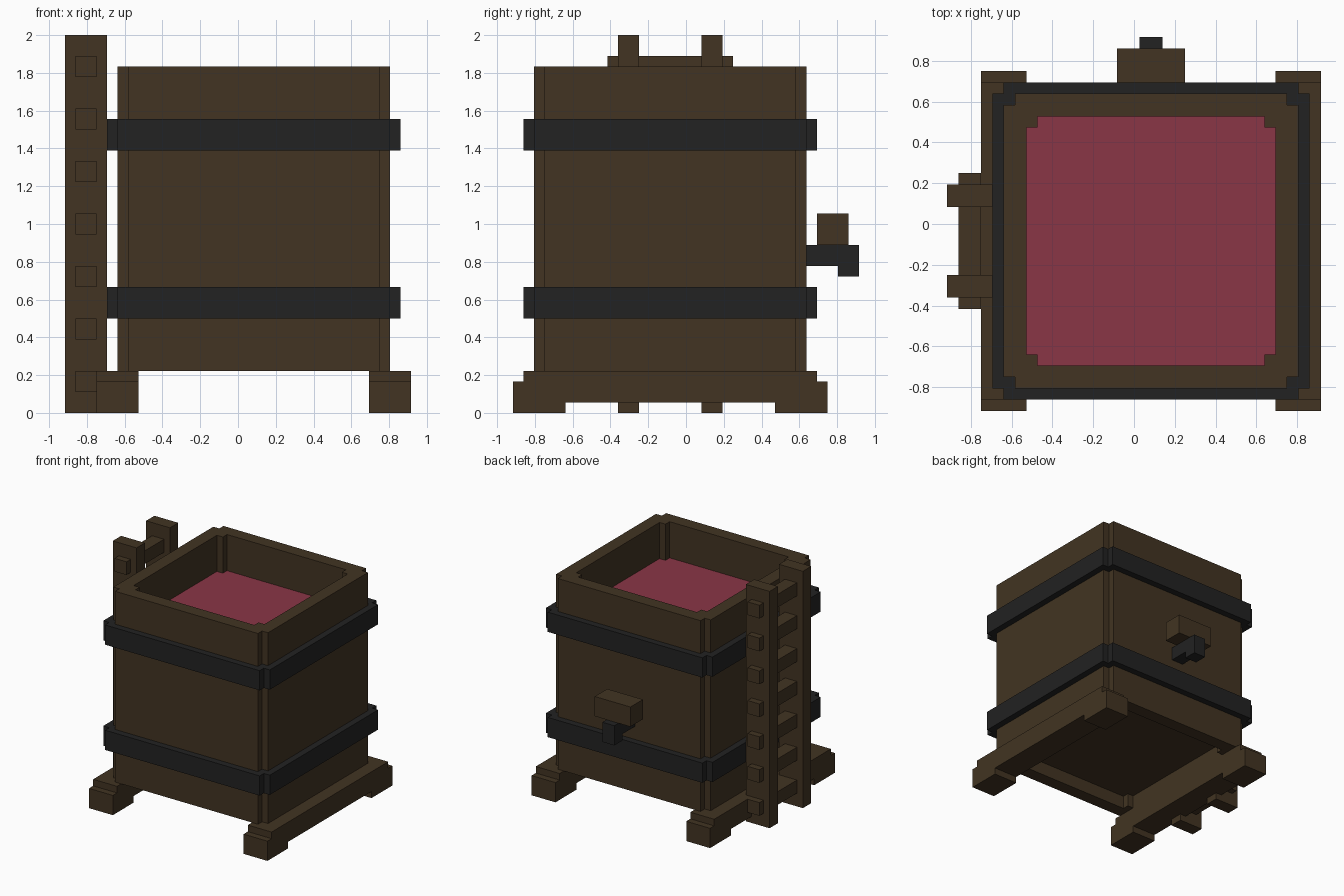
import bpy
import bmesh
from mathutils import Vector

if "Cube" in bpy.data.objects:
    bpy.data.objects.remove(bpy.data.objects["Cube"], do_unlink=True)

U = 2 / 36            # the whole design sits on a 36-step grid
CX, CY = 1.5, -1.5    # centre of the vat in grid steps


def material(name, color):
    m = bpy.data.materials.new(name)
    m.use_nodes = True
    m.diffuse_color = (*color, 1)
    bsdf = m.node_tree.nodes["Principled BSDF"]
    bsdf.inputs["Base Color"].default_value = (*color, 1)
    bsdf.inputs["Roughness"].default_value = 0.9
    return m


wood = material("dark wood", (0.054, 0.034, 0.016))
iron = material("black iron", (0.016, 0.016, 0.016))
juice = material("red juice", (0.254, 0.037, 0.061))


def finish(bm, name, mat):
    bmesh.ops.recalc_face_normals(bm, faces=bm.faces)
    bmesh.ops.scale(bm, vec=(U, U, U), verts=bm.verts)
    mesh = bpy.data.meshes.new(name)
    bm.to_mesh(mesh)
    bm.free()
    mesh.materials.append(mat)
    obj = bpy.data.objects.new(name, mesh)
    bpy.context.collection.objects.link(obj)
    return obj


def prism(name, points, sweep, mat):
    """Extrude a closed outline of 3D points along the sweep vector."""
    bm = bmesh.new()
    face = bm.faces.new([bm.verts.new(p) for p in points])
    top = bmesh.ops.extrude_face_region(bm, geom=[face])["geom"]
    moved = [v for v in top if isinstance(v, bmesh.types.BMVert)]
    bmesh.ops.translate(bm, vec=Vector(sweep), verts=moved)
    return finish(bm, name, mat)


def box(name, x, y, z, mat):
    base = [(x[0], y[0], z[0]), (x[1], y[0], z[0]),
            (x[1], y[1], z[0]), (x[0], y[1], z[0])]
    return prism(name, base, (0, 0, z[1] - z[0]), mat)


def notched_square(half, z):
    """Square outline around the vat centre with a one-step notch per corner."""
    n = half - 1
    pts = []
    for sx, sy in ((1, 1), (-1, 1), (-1, -1), (1, -1)):
        corner = [(half, n), (n, n), (n, half)]
        if sx * sy < 0:
            corner.reverse()
        pts += [(CX + sx * a, CY + sy * b, z) for a, b in corner]
    return pts


def ring(name, outer, inner, z0, z1, mat):
    """Notched square tube with wall thickness."""
    bm = bmesh.new()
    loops = [[bm.verts.new(p) for p in notched_square(h, z)]
             for h, z in ((outer, z0), (outer, z1), (inner, z1), (inner, z0))]
    count = len(loops[0])
    for k in range(4):
        a, b = loops[k], loops[(k + 1) % 4]
        for i in range(count):
            j = (i + 1) % count
            bm.faces.new((a[i], a[j], b[j], b[i]))
    return finish(bm, name, mat)


# Vat: walls, raised floor, contents and two iron bands
ring("vat_walls", 13, 11, 4, 33, wood)
prism("vat_floor", notched_square(11, 6), (0, 0, 2), wood)
prism("juice_surface", notched_square(11, 26.5), (0, 0, 1), juice)
for name, z in (("lower_band", 9), ("upper_band", 25)):
    ring(name, 14, 13, z, z + 3, iron)

# Skids: stepped beams with a foot at each end
half_skid = [(14, 4), (14, 3), (15, 3), (15, 0), (10, 0), (10, 1)]
skid = half_skid + [(-y, z) for y, z in reversed(half_skid)]
for name, x in (("left_skid", 12.5), ("right_skid", -13.5)):
    prism(name, [(x, CY + y, z) for y, z in skid], (4, 0, 0), wood)

# Ladder leaning flat against the right side
for name, y in (("ladder_front_post", -6.5), ("ladder_back_post", 1.5)):
    box(name, (-16.5, -12.5), (y, y + 2), (0, 36), wood)
for i in range(7):
    z = 2 + 5 * i
    box(f"ladder_rung_{i + 1}", (-15.5, -13.5), (-7.5, 4.5), (z, z + 2), wood)

# Tap on the back: bent spout and wooden handle
spout = [(11.5, 14), (14.5, 14), (14.5, 13), (16.5, 13), (16.5, 16), (11.5, 16)]
prism("tap_spout", [(0.5, y, z) for y, z in spout], (2, 0, 0), iron)
box("tap_handle", (-1.5, 4.5), (12.5, 15.5), (16, 19), wood)
